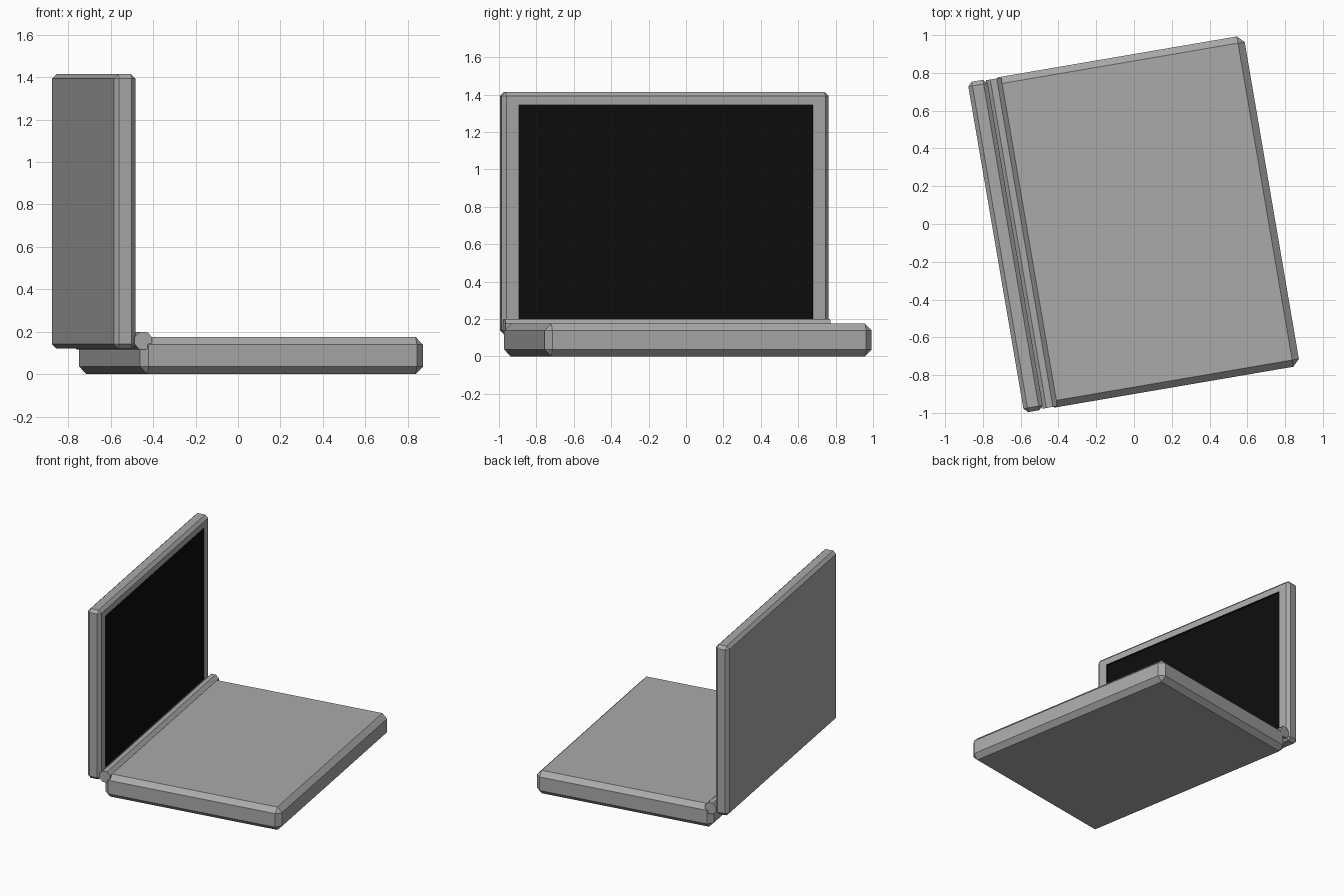
import bpy, bmesh, math
from mathutils import Matrix, Vector

if "Cube" in bpy.data.objects:
    bpy.data.objects.remove(bpy.data.objects["Cube"])

TURN = Matrix.Rotation(math.radians(9.7), 4, 'Z')  # whole laptop is turned a little


def material(name, v):
    m = bpy.data.materials.new(name)
    m.diffuse_color = (v, v, v, 1)
    m.use_nodes = True
    m.node_tree.nodes["Principled BSDF"].inputs["Base Color"].default_value = m.diffuse_color
    return m


grey = material("casing grey", 0.40)
black = material("screen black", 0.004)


def finish(name, bm, mats):
    bmesh.ops.recalc_face_normals(bm, faces=bm.faces)
    me = bpy.data.meshes.new(name)
    bm.to_mesh(me)
    bm.free()
    for m in mats:
        me.materials.append(m)
    ob = bpy.data.objects.new(name, me)
    ob.matrix_world = TURN
    bpy.context.collection.objects.link(ob)
    return ob


def chamfered_box(lo, hi, width):
    bm = bmesh.new()
    lo, hi = Vector(lo), Vector(hi)
    mat = Matrix.Translation((lo + hi) / 2) @ Matrix.Diagonal((*(hi - lo), 1))
    bmesh.ops.create_cube(bm, size=1, matrix=mat)
    bmesh.ops.bevel(bm, geom=bm.edges[:], offset=width, segments=1,
                    profile=0.5, affect='EDGES')
    return bm


HALF = 0.887

# keyboard half
finish("base", chamfered_box((-0.615, -HALF, 0), (0.74, HALF, 0.175), 0.036), [grey])

# lid with a slightly sunken display
bm = chamfered_box((-0.742, -HALF, 0.12), (-0.638, HALF, 1.415), 0.022)
bm.normal_update()
face = max(bm.faces, key=lambda f: f.calc_center_median().x)
bmesh.ops.inset_region(bm, faces=[face], thickness=0.05)
for v in face.verts:
    v.co.y = math.copysign(0.797, v.co.y)
    v.co.z = 1.345 if v.co.z > 0.7 else 0.19
walls = bmesh.ops.inset_region(bm, faces=[face], thickness=0.001, depth=-0.012)["faces"]
for f in [face] + walls:
    f.material_index = 1
finish("lid", bm, [grey, black])

# hinge rod between the two halves
bm = bmesh.new()
rod = (Matrix.Translation((-0.604, 0, 0.158)) @ Matrix.Rotation(math.pi / 2, 4, 'X')
       @ Matrix.Rotation(math.pi / 8, 4, 'Z'))
bmesh.ops.create_cone(bm, cap_ends=True, segments=8, radius1=0.045, radius2=0.045,
                      depth=2 * HALF - 0.01, matrix=rod)
finish("hinge", bm, [grey])
